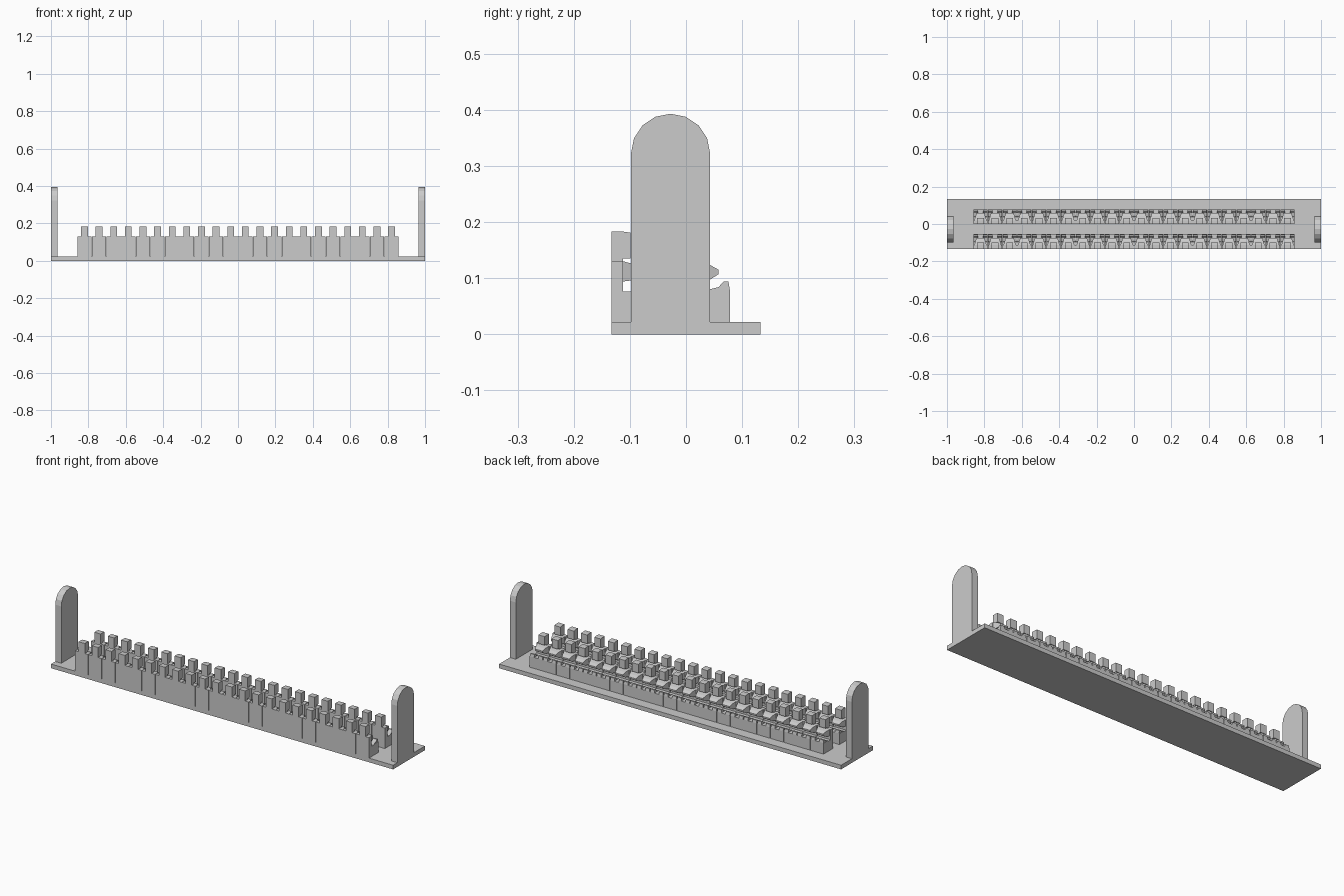
import bpy, math

if "Cube" in bpy.data.objects:
    bpy.data.objects.remove(bpy.data.objects["Cube"])

PITCH = 0.0782      # spacing of the clips along x
COUNT = 22
X0 = -0.8211        # centre of the first clip
Y0 = -0.133         # front of the first row
ROW = 0.132         # distance between the two rows


def prism(name, profile, half, x=0.0, y=0.0):
    """Extrude a (y, z) profile along x; half is a half-width or a function of y."""
    w = half if callable(half) else (lambda _: half)
    n = len(profile)
    verts = [(x + s * w(p), y + p, z) for s in (-1, 1) for p, z in profile]
    faces = [list(range(n))[::-1], list(range(n, 2 * n))]
    faces += [[i, (i + 1) % n, n + (i + 1) % n, n + i] for i in range(n)]
    mesh = bpy.data.meshes.new(name)
    mesh.from_pydata(verts, [], faces)
    mesh.update()
    obj = bpy.data.objects.new(name, mesh)
    bpy.context.collection.objects.link(obj)
    return obj


def clip_part(name, profile, half, dx=0.0):
    """One part of a clip, repeated over both rows."""
    obj = prism(name, profile, half, X0 + dx, Y0)
    for count, step in ((COUNT, (PITCH, 0, 0)), (2, (0, ROW, 0))):
        mod = obj.modifiers.new("repeat", 'ARRAY')
        mod.count = count
        mod.use_relative_offset = False
        mod.use_constant_offset = True
        mod.constant_offset_displace = step


def box(y0, y1, z0, z1):
    return [(y0, z0), (y1, z0), (y1, z1), (y0, z1)]


# base plate
prism("base_plate", box(-0.133, 0.133, 0, 0.022), 1.0)

# rounded end plates
arch = [(-0.0275 + 0.0705 * math.cos(math.pi * i / 8),
         0.3225 + 0.0705 * math.sin(math.pi * i / 8)) for i in range(9)]
for side, name in ((-1, "left_end_plate"), (1, "right_end_plate")):
    prism(name, [(-0.098, 0.022), (0.043, 0.022)] + arch, 0.0175, side * 0.9825)

# clip front wall and lower block
clip_part("clip_body", [(0, 0.022), (0.079, 0.022), (0.079, 0.08), (0.043, 0.08),
                        (0.038, 0.076), (0.021, 0.076), (0.021, 0.13), (0, 0.13)], 0.0382)

# upturned hooks on the lower block
hook = [(0.043, 0.08), (0.079, 0.08), (0.0765, 0.094), (0.068, 0.094), (0.059, 0.084)]
for side, name in ((-1, "left_hook"), (1, "right_hook")):
    clip_part(name, hook, 0.012, side * 0.0245)

# upper arm, tapering to a blunt nose
clip_part("clip_arm", [(0.021, 0.094), (0.043, 0.097), (0.059, 0.107), (0.059, 0.115),
                       (0.043, 0.124), (0.021, 0.13)],
          lambda y: 0.033 - 0.3 * (y - 0.021))

# raised tab
clip_part("clip_tab", [(0, 0.13), (0.021, 0.13), (0.021, 0.135), (0.034, 0.135),
                       (0.034, 0.181), (0.02, 0.183), (0, 0.183)], 0.018)
